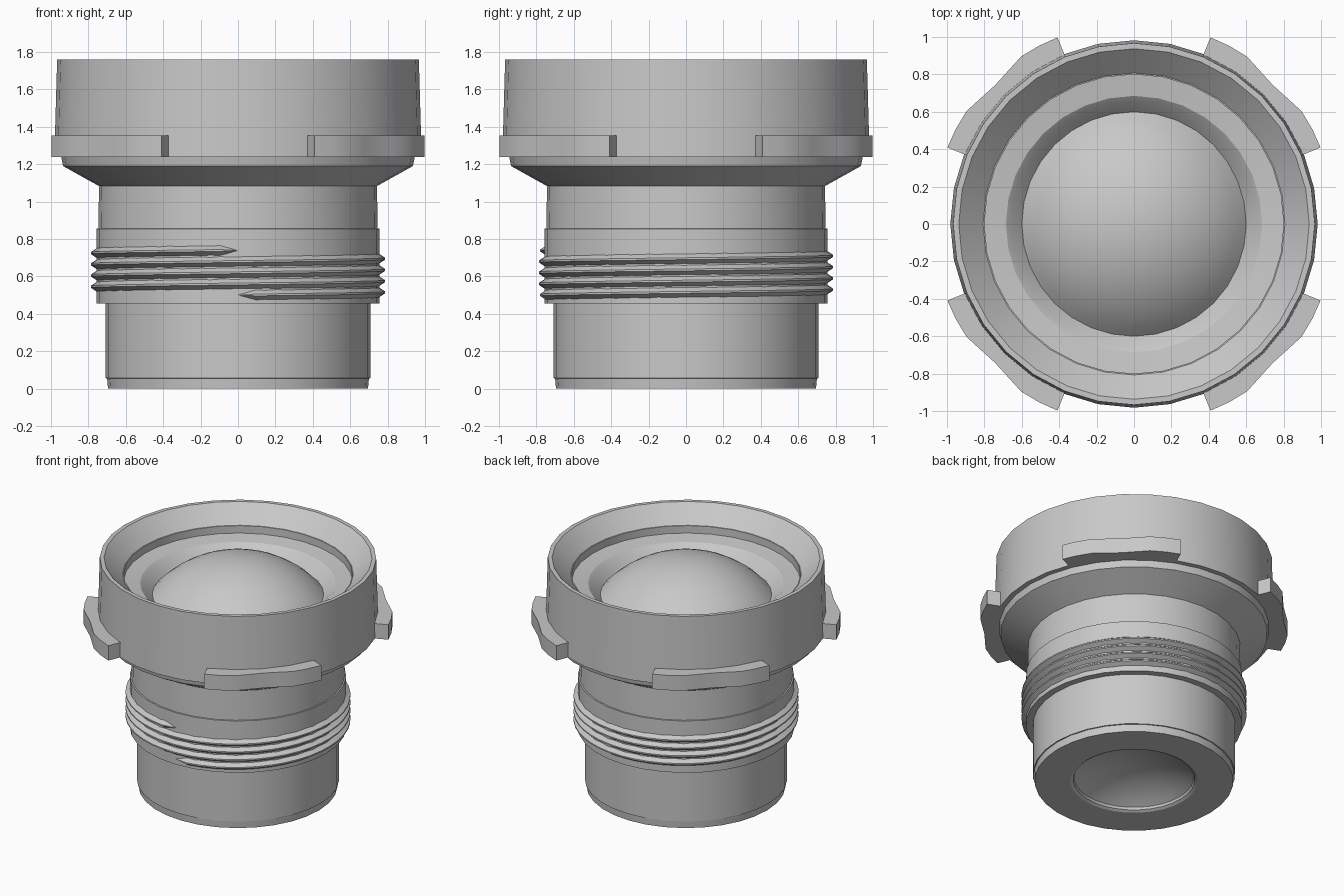
import bpy, bmesh, math

if "Cube" in bpy.data.objects:
    bpy.data.objects.remove(bpy.data.objects["Cube"])

SEG = 32
grey = bpy.data.materials.new("plain_grey")
grey.diffuse_color = (0.58, 0.58, 0.58, 1)
grey.use_nodes = True
grey.node_tree.nodes["Principled BSDF"].inputs["Base Color"].default_value = grey.diffuse_color


def finish(name, bm, angle=30):
    """Turn a bmesh into a named grey object with sharp edges kept."""
    me = bpy.data.meshes.new(name)
    bm.to_mesh(me)
    bm.free()
    ob = bpy.data.objects.new(name, me)
    bpy.context.collection.objects.link(ob)
    me.materials.append(grey)
    bpy.ops.object.select_all(action='DESELECT')
    ob.select_set(True)
    bpy.context.view_layer.objects.active = ob
    bpy.ops.object.shade_smooth_by_angle(angle=math.radians(angle))
    return ob


def lathe(name, profile):
    """Revolve (radius, height) points around z."""
    bm = bmesh.new()
    rings = []
    for r, z in profile:
        if r == 0:
            rings.append([bm.verts.new((0, 0, z))] * SEG)
        else:
            rings.append([bm.verts.new((r * math.cos(2 * math.pi * i / SEG),
                                        r * math.sin(2 * math.pi * i / SEG), z))
                          for i in range(SEG)])
    for a, b in zip(rings, rings[1:]):
        for i in range(SEG):
            j = (i + 1) % SEG
            quad = list(dict.fromkeys((a[i], a[j], b[j], b[i])))
            bm.faces.new(quad)
    return finish(name, bm)


def dome(radius, z_edge, height, steps=10):
    """Spherical cap points from the edge to the axis."""
    big = (radius ** 2 + height ** 2) / (2 * abs(height))
    half = math.asin(radius / big)
    pts = []
    for k in range(steps + 1):
        t = half * (1 - k / steps)
        rise = big * (math.cos(t) - math.cos(half))
        pts.append((big * math.sin(t) if k < steps else 0,
                    z_edge + math.copysign(rise, height)))
    return pts


# Barrel: rear face, stepped tube and flared collar
lathe("barrel", [(0.42, 0.03), (0.425, 0.012), (0.445, 0.0), (0.695, 0.0),
                 (0.70, 0.055), (0.708, 0.056), (0.708, 0.455), (0.757, 0.455),
                 (0.757, 0.855), (0.747, 0.856), (0.743, 1.083),
                 (0.935, 1.19), (0.945, 1.24)])

# Hood: outer wall, rim, sloped inside and lens seat
lathe("hood", [(0.945, 1.24), (0.982, 1.24), (0.967, 1.76), (0.937, 1.76),
               (0.807, 1.637), (0.80, 1.637), (0.80, 1.58), (0.685, 1.565),
               (0.66, 1.545), (0.60, 1.48)])

# Glass elements
lathe("front_lens", dome(0.60, 1.48, 0.27))
lathe("rear_lens", dome(0.42, 0.03, 0.12)[::-1])

# Four grip lugs, one on each diagonal
LUG = [(22.3, 1.078), (28, 1.08), (34, 1.08), (39.5, 1.06), (45, 1.05),
       (50.5, 1.06), (56, 1.08), (62, 1.08), (67.7, 1.078)]
for n in range(4):
    bm = bmesh.new()
    cols = []
    for deg, r in LUG:
        a = math.radians(deg + 90 * n)
        c, s = math.cos(a), math.sin(a)
        cols.append([bm.verts.new((q * c, q * s, z))
                     for q, z in ((0.955, 1.24), (r, 1.24), (r, 1.355), (0.955, 1.355))])
    for p, q in zip(cols, cols[1:]):
        for i in range(4):
            j = (i + 1) % 4
            bm.faces.new((p[i], q[i], q[j], p[j]))
    bm.faces.new(cols[0])
    bm.faces.new(cols[-1][::-1])
    bmesh.ops.recalc_face_normals(bm, faces=bm.faces)
    finish("grip_lug_%d" % (n + 1), bm, 25)

# Screw thread: a triangular ridge wound four turns, pointed at both ends
TURNS, PER, PITCH = 4, 48, 0.06
bm = bmesh.new()
cols = []
total = TURNS * PER
for k in range(total + 1):
    a = -math.pi / 2 + 2 * math.pi * k / PER
    f = max(0.1, min(1, k, total - k))
    z = 0.5 + PITCH * k / PER
    crest = 0.757 + 0.03 * f
    cols.append([bm.verts.new((r * math.cos(a), r * math.sin(a), z + dz * f))
                 for r, dz in ((0.752, -0.028), (crest, -0.005),
                               (crest, 0.005), (0.752, 0.028))])
for p, q in zip(cols, cols[1:]):
    for i in range(4):
        j = (i + 1) % 4
        bm.faces.new((p[i], q[i], q[j], p[j]))
bm.faces.new(cols[0])
bm.faces.new(cols[-1][::-1])
bmesh.ops.recalc_face_normals(bm, faces=bm.faces)
finish("screw_thread", bm)
